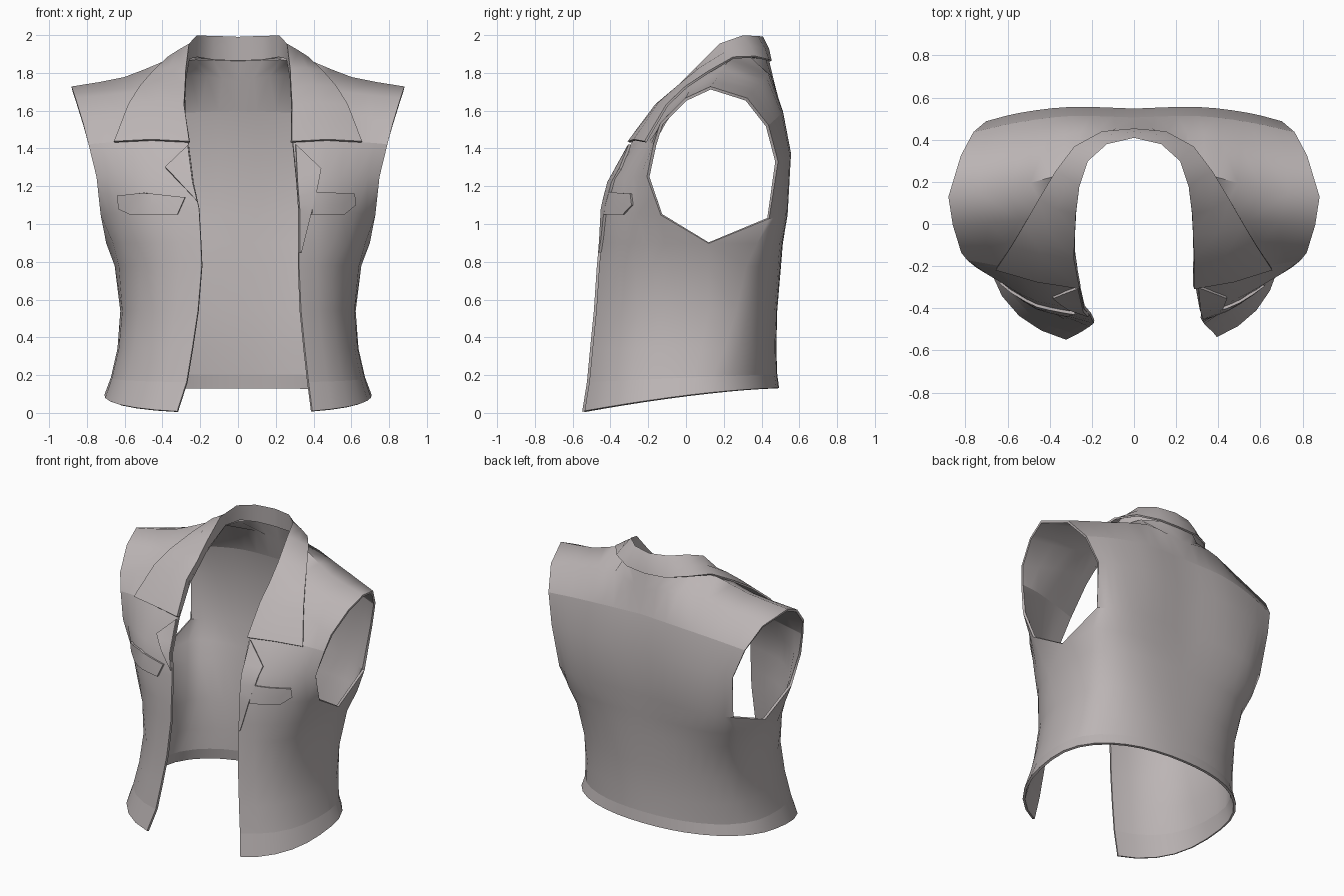
import bpy, bmesh, math
from mathutils import Vector as V
from mathutils.bvhtree import BVHTree

if "Cube" in bpy.data.objects:
    bpy.data.objects.remove(bpy.data.objects["Cube"])

cloth = bpy.data.materials.new("warm_grey_cloth")
cloth.diffuse_color = (0.50, 0.46, 0.46, 1)
cloth.use_nodes = True
cloth.node_tree.nodes["Principled BSDF"].inputs["Base Color"].default_value = cloth.diffuse_color


def finish(name, bm, thickness):
    """Turn a surface into a thick, smooth-shaded cloth part."""
    bmesh.ops.remove_doubles(bm, verts=bm.verts, dist=0.0005)
    bmesh.ops.recalc_face_normals(bm, faces=bm.faces)
    mesh = bpy.data.meshes.new(name)
    bm.to_mesh(mesh)
    bm.free()
    mesh.materials.append(cloth)
    ob = bpy.data.objects.new(name, mesh)
    bpy.context.collection.objects.link(ob)
    bpy.ops.object.select_all(action='DESELECT')
    ob.select_set(True)
    bpy.context.view_layer.objects.active = ob
    mod = ob.modifiers.new("thickness", 'SOLIDIFY')
    mod.thickness, mod.offset = thickness, 0
    bpy.ops.object.modifier_apply(modifier=mod.name)
    bpy.ops.object.shade_smooth_by_angle(angle=math.radians(50))
    return ob


def spline(keys, sub):
    """Sample a smooth curve through the keys."""
    k = [V(p) for p in keys]
    k = [2 * k[0] - k[1]] + k + [2 * k[-1] - k[-2]]
    out = []
    for i in range(1, len(k) - 2):
        a, b, c, d = k[i - 1:i + 3]
        for s in range(sub):
            t = s / sub
            out.append(0.5 * (2 * b + (c - a) * t + (2 * a - 5 * b + 4 * c - d) * t * t
                              + (3 * b - a - 3 * c + d) * t ** 3))
    return out + [k[-2]]


def grid(bm, rows, side=1, sharp_rows=()):
    """Skin equal-length rows of points with quads."""
    vs = [[bm.verts.new((p[0] * side, p[1], p[2])) for p in r] for r in rows]
    for a, b in zip(vs, vs[1:]):
        for i in range(len(a) - 1):
            bm.faces.new((a[i], a[i + 1], b[i + 1], b[i]))
    for r in sharp_rows:
        for a, b in zip(vs[r], vs[r][1:]):
            bm.edges.get((a, b)).smooth = False


# Lower body rings: height, half width, front y, back y, opening x left / right,
# side seam y, back squareness, pull of the columns away from the seam
RINGS = [(0, .70, -.53, .485, .32, .39, .02, 2.2, 0),
         (.16, .665, -.505, .475, .27, .37, .04, 2.2, 0),
         (.34, .63, -.488, .47, .24, .35, .08, 2.4, .04),
         (.54, .615, -.468, .475, .21, .33, .12, 2.6, .08),
         (.78, .645, -.452, .495, .19, .32, .12, 3.2, .13),
         (.90, .69, -.44, .505, .195, .32, .12, 4.0, .18)]


def ring_z(i, y):
    t = min(max((y + .55) / 1.03, 0), 1)
    if i == 0:
        return .005 + .125 * (1 - (1 - t) ** 1.5)
    return RINGS[i][0] + (.045 * t if i == 1 else 0)


def ring(i, front, left):
    _, w, yf, yb, ol, o_r, cy, square, pull = RINGS[i]
    if left:
        yf -= .012
    n, x0, y_end, p = (6, ol if left else o_r, yf, 2.6) if front else (9, 0, yb, square)
    e = 2 / p
    a0 = math.asin((x0 / w) ** (p / 2))
    depth = (y_end - cy) / math.cos(a0) ** e
    fine = []
    for k in range(201):
        a = a0 + (math.pi / 2 - a0) * k / 200
        fine.append(V((w * math.sin(a) ** e, cy + depth * max(math.cos(a), 0) ** e, 0)))
    run = [0]
    for a, b in zip(fine, fine[1:]):
        run.append(run[-1] + (b - a).length)
    pts = []
    for k in range(n + 1):
        goal = run[-1] * (1 if k == n else k / n * (1 - pull))
        j = min(range(201), key=lambda q: abs(run[q] - goal))
        pts.append(V((fine[j].x, fine[j].y, ring_z(i, fine[j].y))))
    return pts


# Upper panels: rows running from the opening / centre back to the armhole
FRONT = [[(.32, -.43, 1.08), (.46, -.385, 1.07), (.62, -.265, 1.06), (.72, -.13, 1.05)],
         [(.31, -.395, 1.22), (.46, -.36, 1.24), (.62, -.275, 1.25), (.745, -.20, 1.25)],
         [(.29, -.285, 1.42), (.46, -.24, 1.43), (.65, -.19, 1.43), (.79, -.165, 1.42)],
         [(.285, -.14, 1.60), (.43, -.095, 1.61), (.60, -.085, 1.58), (.82, -.13, 1.53)],
         [(.28, .04, 1.75), (.40, .04, 1.745), (.54, .02, 1.695), (.86, 0, 1.66)]]
LEFT_EDGE = [.205, .235, .26, .28, .28]
BACK = [[(0, .522, 1.05), (.30, .53, 1.05), (.52, .505, 1.04), (.67, .435, 1.03)],
        [(0, .54, 1.38), (.30, .548, 1.37), (.54, .52, 1.35), (.70, .48, 1.33)],
        [(0, .498, 1.60), (.30, .505, 1.59), (.55, .475, 1.56), (.76, .43, 1.52)],
        [(0, .458, 1.755), (.25, .43, 1.79), (.50, .385, 1.735), (.82, .32, 1.66)]]
SHOULDER = spline([(.27, .25, 1.87), (.40, .22, 1.85), (.60, .17, 1.77), (.88, .13, 1.72)], 2)
BACK_NECK = [V((0, .432, 1.865)), V((.13, .415, 1.87)), V((.23, .34, 1.875))]

bm = bmesh.new()
for side in (-1, 1):
    left = side < 0
    fronts = [ring(i, True, left) for i in range(6)]
    for row, x in zip(FRONT, LEFT_EDGE):
        keys = [(x, *row[0][1:])] + row[1:] if left else row
        fronts.append(spline(keys, 2))
    fronts.append(SHOULDER)
    backs = [ring(i, False, left) for i in range(6)]
    backs += [spline(row, 3) for row in BACK] + [BACK_NECK + SHOULDER]
    grid(bm, fronts, side, (1, 8))
    grid(bm, backs, side, (1, 8))
bmesh.ops.remove_doubles(bm, verts=bm.verts, dist=0.0005)
surface = BVHTree.FromBMesh(bm)
finish("vest_body", bm, .016)

# Folded collar: outer edge, roll line and inner stand from centre back to tip
OUTER = [(0, .448, 1.862), (.15, .435, 1.868), (.28, .365, 1.885), (.37, .25, 1.88),
         (.45, .12, 1.805), (.52, 0, 1.725), (.58, -.10, 1.63), (.655, -.215, 1.435)]
ROLL = [(0, .41, 1.985), (.13, .38, 1.99), (.22, .30, 1.992), (.262, .18, 1.95),
        (.28, .05, 1.82), (.285, -.05, 1.72), (.29, -.16, 1.63), (.29, -.305, 1.435)]
STAND = [(0, .418, 1.865), (.13, .40, 1.87), (.22, .335, 1.885), (.262, .23, 1.875),
         (.28, .06, 1.77), (.285, -.03, 1.68), (.288, -.14, 1.605), (.285, -.29, 1.43)]
bm = bmesh.new()
for side in (-1, 1):
    rows = []
    for i, (o, r, s) in enumerate(zip(OUTER, ROLL, STAND)):
        o, r, s = V(o), V(r), V(s)
        if side < 0 and i == 7:
            r.x, s.x = .262, .26
        lift = V((0, -.012, .01)) if i > 3 else V((0, .006, 0))
        rows.append([o, o.lerp(r, .5) + lift, r, s])
    grid(bm, rows, side)
finish("collar", bm, .012)


def applique(name, outline, side):
    """Flat outline (x, z) laid over the front of the body."""
    bm = bmesh.new()
    bm.faces.new([bm.verts.new((x * side, 0, z)) for x, z in outline])
    for axis, lo in ((0, -.7), (2, .8)):
        for k in range(1, 24):
            co, no = V(), V()
            co[axis], no[axis] = lo + k * .06, 1
            bmesh.ops.bisect_plane(bm, geom=bm.verts[:] + bm.edges[:] + bm.faces[:],
                                   plane_co=co, plane_no=no, dist=.0001)
    for v in bm.verts:
        hit = surface.ray_cast(V((v.co.x, -2, v.co.z)), V((0, 1, 0)))[0]
        if hit is None or hit.y > .1:
            hit = surface.find_nearest(V((v.co.x, -.42, v.co.z)))[0]
        v.co.y = hit.y - .016
    finish(name, bm, .014)


# Lower lapels, notched below the collar
applique("lapel_right", [(.305, 1.42), (.44, 1.29), (.42, 1.19), (.335, .85),
                         (.326, .85), (.325, 1.08), (.315, 1.22)], 1)
applique("lapel_left", [(.265, 1.415), (.385, 1.30), (.215, 1.12), (.24, 1.22)], -1)

# Chest pocket flaps
applique("pocket_flap_right", [(.40, 1.17), (.615, 1.16), (.62, 1.10), (.56, 1.05), (.39, 1.05)], 1)
applique("pocket_flap_left", [(.28, 1.14), (.50, 1.165), (.635, 1.15), (.63, 1.08),
                              (.57, 1.05), (.32, 1.05)], -1)
